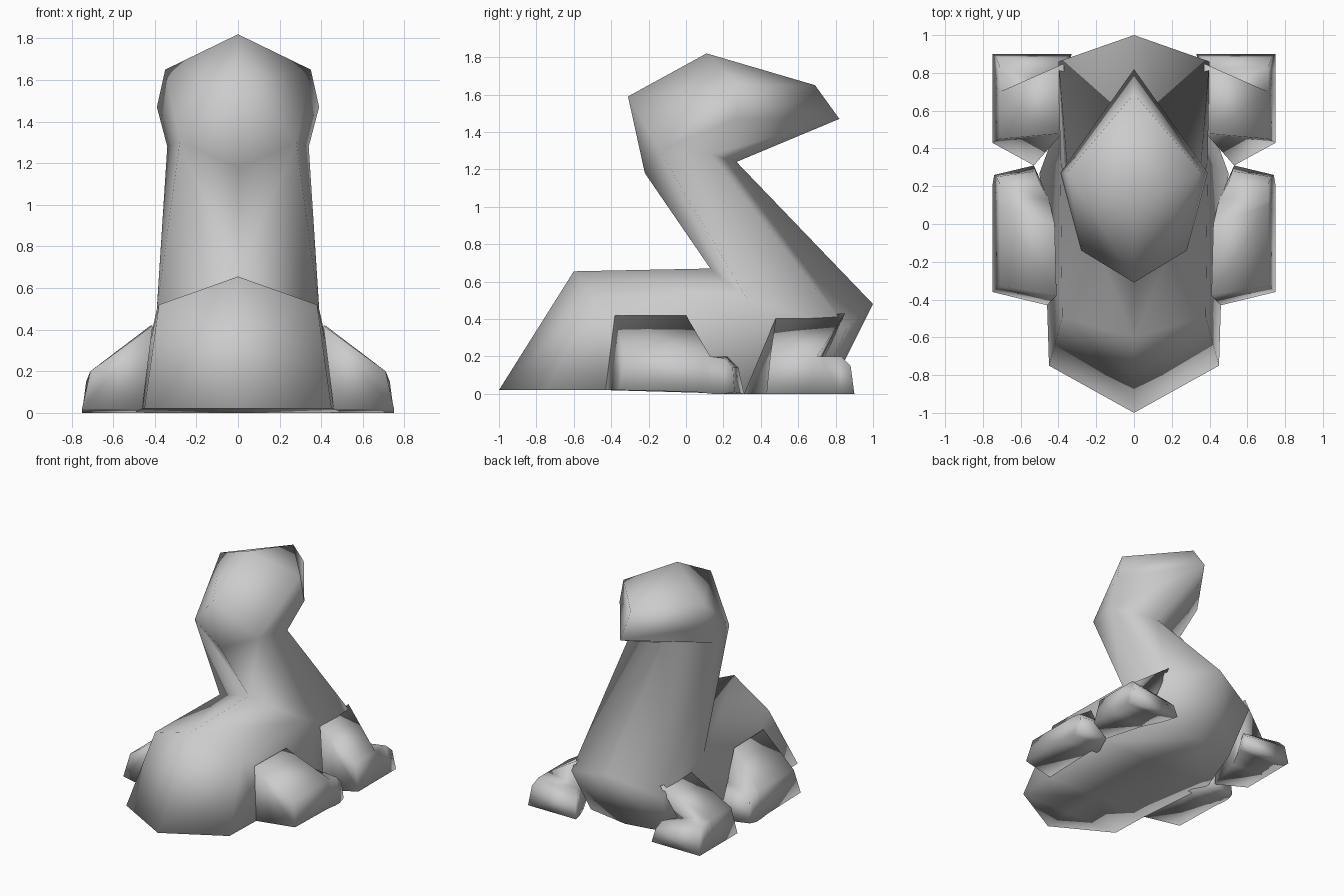
import bpy, bmesh

cube = bpy.data.objects.get("Cube")
if cube:
    bpy.data.objects.remove(cube, do_unlink=True)

# Single clay grey for the whole model
grey = bpy.data.materials.new("clay_grey")
grey.use_nodes = True
colour = (0.6, 0.6, 0.6, 1)
grey.diffuse_color = colour
bsdf = next(n for n in grey.node_tree.nodes if n.type == 'BSDF_PRINCIPLED')
bsdf.inputs["Base Color"].default_value = colour


def loft(name, rings, closed=True, mirror=False, side=1):
    """Skin a chain of equal-length sections; repeated points collapse to triangles."""
    bm = bmesh.new()
    cache = {}

    def vert(p):
        if p not in cache:
            cache[p] = bm.verts.new((p[0] * side, p[1], p[2]))
        return cache[p]

    def face(points):
        unique = list(dict.fromkeys(points))
        if len(unique) > 2:
            bm.faces.new([vert(p) for p in unique])

    count = len(rings[0])
    for a, b in zip(rings, rings[1:]):
        for i in range(count if closed else count - 1):
            j = (i + 1) % count
            face((a[i], a[j], b[j], b[i]))
    face(rings[0])
    face(rings[-1])
    if mirror:
        bmesh.ops.mirror(bm, geom=bm.verts[:] + bm.edges[:] + bm.faces[:],
                         axis='X', merge_dist=0.001)
    bmesh.ops.recalc_face_normals(bm, faces=bm.faces[:])
    for f in bm.faces:
        f.smooth = True
    mesh = bpy.data.meshes.new(name)
    bm.to_mesh(mesh)
    bm.free()
    mesh.materials.append(grey)
    bpy.context.collection.objects.link(bpy.data.objects.new(name, mesh))


# Body: half sections (ridge, shoulder, flank, belly) along the S-shaped spine
bend = ((0, .13, .67), (.39, .33, .5))
cheek = (.28, -.14, 1.3)
temple = (.35, .28, 1.65)
hem = (.45, -.75, .02)
loft("body_neck_and_head", [
    ((0, -1, .02), hem, hem, (0, -.75, .02)),                              # tail
    ((0, -.6, .655), (.38, -.49, .52), (.46, -.43, .02), (0, -.43, .02)),  # rump
    (*bend, (.5, .27, 0), (0, .27, 0)),                                    # waist
    (*bend, (.34, .7, 0), (0, .76, 0)),                                    # chest base
    (*bend, (.4, .86, .35), (0, 1, .48)),                                  # chest
    ((0, -.22, 1.18), cheek, (.34, .13, 1.28), (0, .27, 1.24)),            # neck top
    ((0, -.31, 1.59), cheek, (.39, .27, 1.47), (0, .82, 1.47)),            # jaw
    ((0, .11, 1.82), temple, temple, (0, .69, 1.65)),                      # crown
], closed=False, mirror=True)

# Legs: sections (inner top, outer top, outer sole, inner sole) from heel to toe
hind = [
    ((.41, -.38, .42), (.71, -.33, .2), (.75, -.36, .02), (.46, -.43, .02)),
    ((.42, 0, .42), (.71, .1, .2), (.75, .05, .01), (.44, .05, .01)),
    ((.45, .13, .2), (.71, .13, .2), (.75, .14, 0), (.45, .14, 0)),
    ((.5, .22, .2), (.71, .21, .19), (.75, .2, 0), (.49, .22, 0)),
    ((.52, .28, .14), (.73, .25, .14), (.74, .26, .01), (.53, .31, 0)),
]
front = [
    ((.38, .48, .405), (.71, .45, .2), (.75, .43, 0), (.53, .31, 0)),
    ((.37, .85, .43), (.71, .7, .2), (.75, .65, 0), (.44, .62, 0)),
    ((.43, .72, .15), (.71, .73, .2), (.75, .74, 0), (.38, .74, 0)),
    ((.37, .83, .15), (.71, .83, .2), (.75, .82, 0), (.35, .82, 0)),
    ((.35, .88, .1), (.73, .88, .15), (.75, .9, 0), (.33, .9, 0)),
]
for label, side in (("left", 1), ("right", -1)):
    loft(f"{label}_hind_leg", hind, side=side)
    loft(f"{label}_front_leg", front, side=side)
